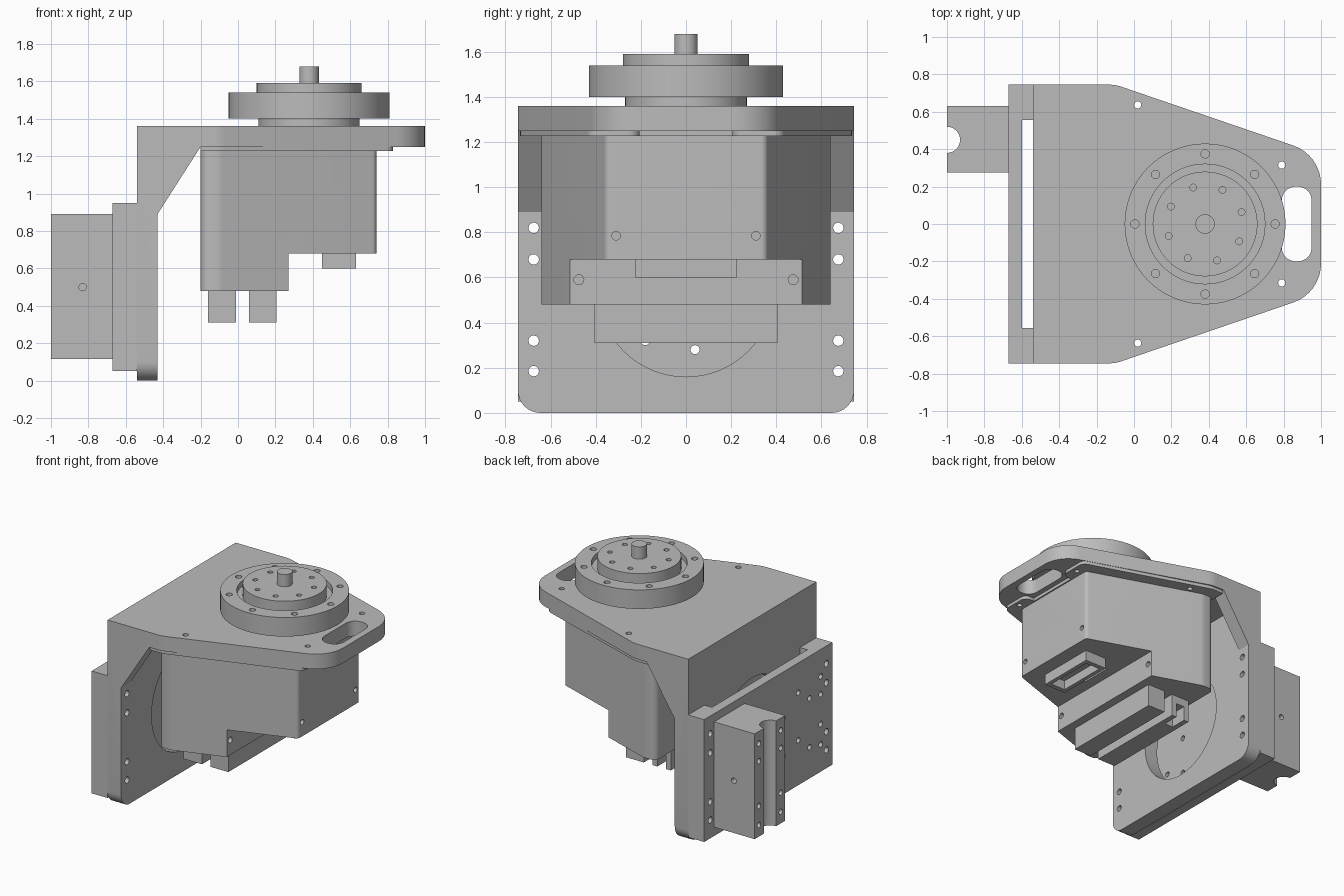
import bpy, bmesh, math
from mathutils import Vector

cube = bpy.data.objects.get("Cube")
if cube:
    bpy.data.objects.remove(cube, do_unlink=True)

metal = bpy.data.materials.new("plain grey metal")
metal.use_nodes = True
metal.diffuse_color = (0.5, 0.5, 0.5, 1)
metal.node_tree.nodes["Principled BSDF"].inputs["Base Color"].default_value = (0.5, 0.5, 0.5, 1)
parts = []


def fillet(corners, steps=8):
    """Round a closed outline given as (a, b, radius)."""
    out = []
    for i, (a, b, r) in enumerate(corners):
        p = Vector((a, b))
        if not r:
            out.append(p)
            continue
        u = (Vector(corners[i - 1][:2]) - p).normalized()
        v = (Vector(corners[(i + 1) % len(corners)][:2]) - p).normalized()
        half = u.angle(v) / 2
        centre = p + (u + v).normalized() * (r / math.sin(half))
        s = p + u * (r / math.tan(half)) - centre
        e = p + v * (r / math.tan(half)) - centre
        sweep = s.angle_signed(e)
        for k in range(steps + 1):
            t = -sweep * k / steps
            out.append(centre + Vector((s.x * math.cos(t) - s.y * math.sin(t),
                                        s.x * math.sin(t) + s.y * math.cos(t))))
    return out


def circle(a, b, r, n=24):
    return [(a + r * math.cos(math.tau * k / n), b + r * math.sin(math.tau * k / n)) for k in range(n)]


def rect(a0, a1, b0, b1, r=0):
    return fillet([(a0, b0, r), (a1, b0, r), (a1, b1, r), (a0, b1, r)])


def mirrored(half):
    """Close a half outline (positive second axis) across the centre line."""
    return fillet(half + [(a, -b, r) for a, b, r in reversed(half)])


PLACE = {"x": lambda a, b, h: (h, a, b), "y": lambda a, b, h: (a, h, b), "z": lambda a, b, h: (a, b, h)}


def solid(name, prisms, keep=True):
    """Extrude each (outline, low, high, axis) into one mesh object."""
    bm = bmesh.new()
    for outline, lo, hi, axis in prisms:
        low = [bm.verts.new(PLACE[axis](p[0], p[1], lo)) for p in outline]
        top = [bm.verts.new(PLACE[axis](p[0], p[1], hi)) for p in outline]
        bm.faces.new(low[::-1])
        bm.faces.new(top)
        for i in range(len(low)):
            bm.faces.new((low[i - 1], low[i], top[i], top[i - 1]))
    bmesh.ops.recalc_face_normals(bm, faces=bm.faces[:])
    me = bpy.data.meshes.new(name)
    bm.to_mesh(me)
    bm.free()
    me.materials.append(metal)
    ob = bpy.data.objects.new(name, me)
    bpy.context.collection.objects.link(ob)
    if keep:
        parts.append(ob)
    return ob


def combine(ob, prisms, operation="DIFFERENCE"):
    """Apply a boolean with temporary prisms."""
    tool = solid("cutter", prisms, False)
    tool.hide_render = True
    mod = ob.modifiers.new("cut", "BOOLEAN")
    mod.operation, mod.solver, mod.object = operation, "EXACT", tool
    bpy.context.view_layer.update()
    me = bpy.data.meshes.new_from_object(ob.evaluated_get(bpy.context.evaluated_depsgraph_get()))
    ob.modifiers.clear()
    ob.data = me
    bpy.data.objects.remove(tool, do_unlink=True)


def box(x0, x1, y0, y1, z0, z1):
    return (rect(x0, x1, y0, y1), z0, z1, "z")


SIDES = (-1, 1)
AX = 0.38  # output axis position
bolt_rows = [(s * 0.675, z) for s in SIDES for z in (0.82, 0.68, 0.32, 0.185)]

# Bracket: upright plate, tapered top plate and two side ribs
bracket = solid("bracket", [(fillet([(-0.745, 0, 0.1), (0.745, 0, 0.1), (0.745, 1.36, 0), (-0.745, 1.36, 0)]),
                             -0.54, -0.43, "x")])
deck = mirrored([(-0.5, 0.745, 0), (-0.1, 0.745, 0.2), (1, 0.369, 0.22)])
combine(bracket, [(deck, 1.25, 1.36, "z")], "UNION")
rib = [(-0.48, 0.812), (-0.43, 0.89), (-0.2, 1.25), (-0.2, 1.3), (-0.48, 1.3)]
for s in SIDES:
    combine(bracket, [(rib, *sorted((s * 0.64, s * 0.745)), "y")], "UNION")
deck_holes = [(circle(x, s * y, 0.019), 1.1, 1.5, "z") for x, y in ((0.02, 0.637), (0.79, 0.315)) for s in SIDES]
combine(bracket, [(circle(0, 0.55, 0.39, 64), -0.6, -0.4, "x"),
                  (rect(0.79, 0.95, -0.2, 0.2, 0.075), 1.2, 1.4, "z")] + deck_holes
        + [(circle(y, z, 0.023), -0.6, -0.4, "x") for y, z in bolt_rows])

# Backing plate with a channel facing the bracket
backing = solid("backing_plate", [box(-0.67, -0.54, -0.745, 0.745, 0.05, 0.95)])
combine(backing, [box(-0.6, -0.5, -0.555, 0.555, 0, 1)])
small = [(-0.35, 0.73), (-0.35, 0.38), (-0.48, 0.64), (-0.48, 0.28), (-0.61, 0.75), (-0.61, 0.62),
         (-0.61, 0.4), (-0.61, 0.25), (-0.18, 0.32), (0.04, 0.28), (0.2, 0.5), (-0.18, 0.6)]
combine(backing, [(circle(y, z, 0.023), -0.7, -0.5, "x") for y, z in bolt_rows]
        + [(circle(y, z, 0.02), -0.7, -0.5, "x") for y, z in small])

# Rear clamp block with a half-round groove
clamp = solid("clamp_block", [box(-1, -0.67, 0.275, 0.63, 0.115, 0.89)])
combine(clamp, [(circle(-1, 0.45, 0.07, 32), 0, 1, "z")])
combine(clamp, [(circle(y, z, 0.02), -1.1, -0.92, "x") for y in (0.325, 0.58) for z in (0.8, 0.67, 0.34, 0.2)]
        + [(circle(-0.83, 0.5, 0.02), y, y + 0.1, "y") for y in (0.22, 0.58)])

# Stepped motor housing
housing = solid("housing", [(mirrored([(-0.2, 0.64, 0.05), (-0.1, 0.64, 0.1), (0.74, 0.355, 0.03)]),
                             0.48, 1.23, "z")])
combine(housing, [box(0.27, 0.9, -0.8, 0.8, 0.4, 0.68)])
combine(housing, [(circle(s * 0.31, 0.785, 0.019), 0.68, 0.8, "x") for s in SIDES]
        + [(circle(s * 0.475, 0.59, 0.022), 0.2, 0.3, "x") for s in SIDES]
        + [box(0.35, 0.37, -0.12, 0.12, 0.6, 0.71)])

# Thin mounting flange with two ears beside the slot
flange = solid("mounting_flange", [(mirrored([(-0.2, 0.735, 0), (-0.1, 0.735, 0.2), (0.83, 0.425, 0.05),
                                              (0.83, 0.205, 0.05), (0.75, 0.205, 0)]), 1.226, 1.252, "z")])
combine(flange, deck_holes)

# Connectors under the housing
front_socket = solid("front_socket", [box(0.45, 0.63, -0.225, 0.225, 0.6, 0.7)])
combine(front_socket, [box(0.48, 0.6, -0.19, 0.19, 0.5, 0.67)])
solid("front_connector", [box(0.06, 0.205, -0.405, 0.405, 0.31, 0.5)])
rear = solid("rear_connector", [box(-0.16, -0.01, -0.405, 0.405, 0.31, 0.5)])
combine(rear, [box(-0.12, -0.05, 0.28, 0.5, 0.2, 0.42)])

# Rotary output: neck, bolted ring, hub and shaft
solid("output_neck", [(circle(AX, 0, 0.27, 64), 1.35, 1.41, "z")])
ring = solid("output_ring", [(circle(AX, 0, 0.43, 72), 1.4, 1.54, "z")])
combine(ring, [(circle(AX, 0, 0.32, 64), 1.5, 1.6, "z")])


def bolt_circle(radius, hole, start, lo, hi):
    return [(circle(AX + radius * math.cos(t), radius * math.sin(t), hole), lo, hi, "z")
            for t in (math.radians(start + 45 * k) for k in range(8))]


combine(ring, bolt_circle(0.375, 0.022, 0, 1.46, 1.6))
hub = solid("output_hub", [(circle(AX, 0, 0.28, 64), 1.49, 1.59, "z")])
combine(hub, bolt_circle(0.205, 0.018, 18, 1.53, 1.7))
solid("output_shaft", [(circle(AX, 0, 0.052, 32), 1.58, 1.68, "z")])

# Smooth curved walls, keep hard edges
bpy.ops.object.select_all(action="DESELECT")
for ob in parts:
    ob.select_set(True)
bpy.context.view_layer.objects.active = bracket
bpy.ops.object.shade_smooth_by_angle(angle=math.radians(30))
